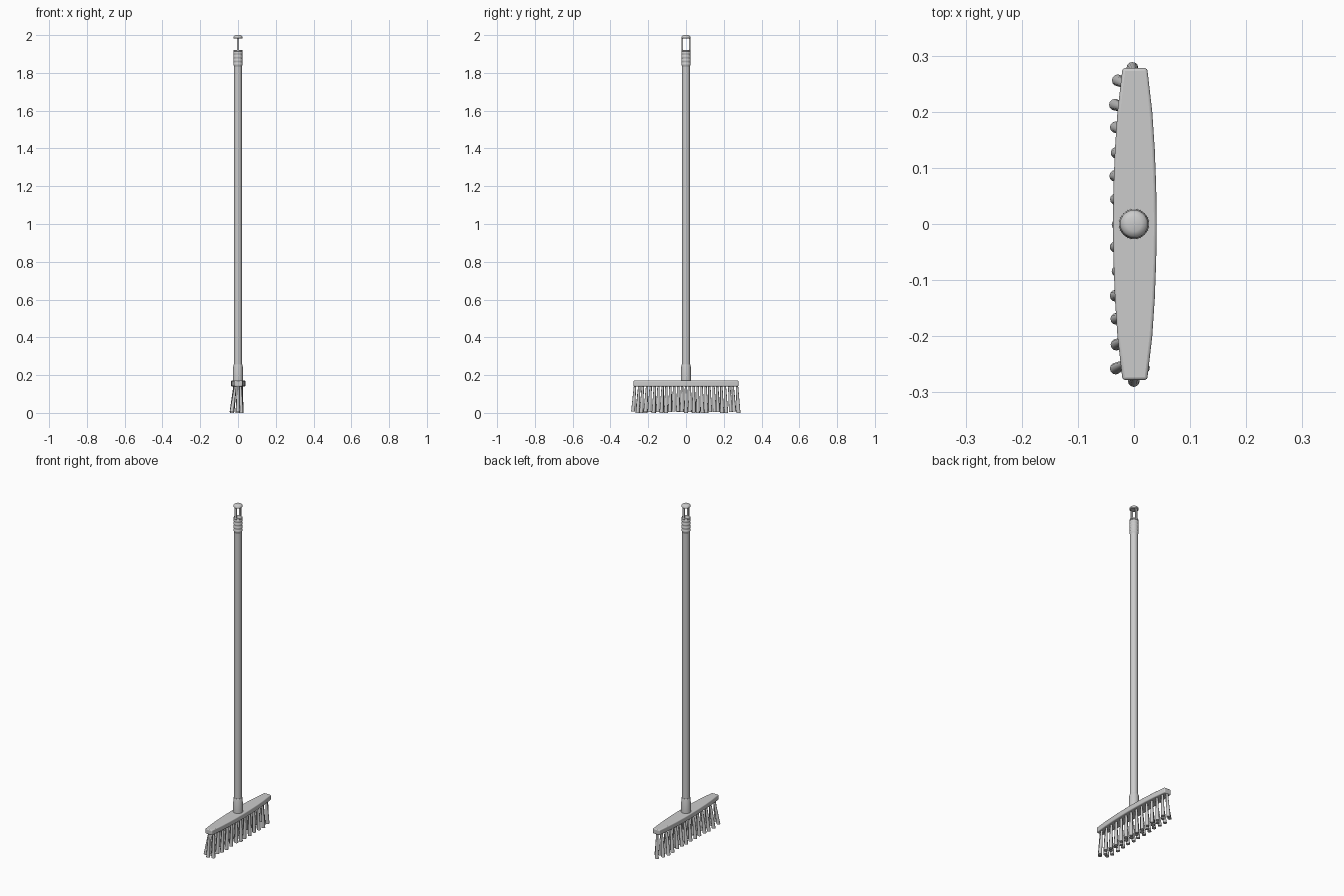
import bpy, bmesh, math, random
from mathutils import Vector

if "Cube" in bpy.data.objects:
    bpy.data.objects.remove(bpy.data.objects["Cube"])

random.seed(4)


def finish(name, bm, angle=35):
    bmesh.ops.recalc_face_normals(bm, faces=bm.faces)
    me = bpy.data.meshes.new(name)
    bm.to_mesh(me)
    bm.free()
    ob = bpy.data.objects.new(name, me)
    bpy.context.collection.objects.link(ob)
    bpy.context.view_layer.objects.active = ob
    ob.select_set(True)
    bpy.ops.object.shade_smooth_by_angle(angle=math.radians(angle))
    ob.select_set(False)
    return ob


def lathe(name, profile, sides=32):
    """Closed solid of revolution about z from (radius, z) points."""
    bm = bmesh.new()
    rings = [[bm.verts.new((r * math.cos(2 * math.pi * i / sides),
                            r * math.sin(2 * math.pi * i / sides), z))
              for i in range(sides)] for r, z in profile]
    for a, b in zip(rings, rings[1:]):
        for i in range(sides):
            j = (i + 1) % sides
            bm.faces.new((a[i], a[j], b[j], b[i]))
    bm.faces.new(rings[0])
    bm.faces.new(rings[-1])
    return finish(name, bm)


def add_tuft(bm, top, bottom, r_top, r_bottom, sides=12):
    """Tapered rod between two points, cut level at both ends."""
    rings = []
    for p, r in ((top, r_top), (bottom, r_bottom)):
        rings.append([bm.verts.new(Vector(p) + Vector((r * math.cos(2 * math.pi * i / sides),
                      r * math.sin(2 * math.pi * i / sides), 0))) for i in range(sides)])
    for i in range(sides):
        j = (i + 1) % sides
        bm.faces.new((rings[0][i], rings[0][j], rings[1][j], rings[1][i]))
    bm.faces.new(rings[0])
    bm.faces.new(rings[1])


# Pole and the socket that holds it
lathe("pole", [(0.021, 0.2), (0.021, 1.85)])
lathe("socket", [(0.027, 0.16), (0.027, 0.18), (0.025, 0.25), (0.023, 0.256), (0.02, 0.256)])

# Ribbed grip
grip = [(0.021, 1.83)]
for k in range(4):
    z = 1.838 + k * 0.02
    grip += [(0.0225, z), (0.025, z + 0.004), (0.025, z + 0.011), (0.0225, z + 0.015)]
grip += [(0.0245, 1.916), (0.023, 1.922)]
lathe("grip", grip)

# Hanging loop: two posts under a domed cap
for s, side in ((-1, "left"), (1, "right")):
    bm = bmesh.new()
    bmesh.ops.create_cube(bm, size=1)
    for v in bm.verts:
        v.co = (v.co.x * 0.012, v.co.y * 0.006 + s * 0.0195, v.co.z * 0.075 + 1.953)
    finish("loop_post_" + side, bm)
lathe("cap", [(0.022, 1.981), (0.025, 1.984), (0.025, 1.99), (0.021, 1.996), (0.013, 2.0)])

# Head block: boat-shaped outline, extruded and bevelled
bm = bmesh.new()
half = [(0.022, 0.278), (0.031, 0.2), (0.0355, 0.133), (0.038, 0.067), (0.039, 0)]
right = half + [(x, -y) for x, y in half[-2::-1]]
outline = right + [(-x, y) for x, y in reversed(right)]
face = bm.faces.new([bm.verts.new((x + 0.0015, y, 0.14)) for x, y in outline])
ext = bmesh.ops.extrude_face_region(bm, geom=[face])
bmesh.ops.translate(bm, vec=(0, 0, 0.031),
                    verts=[v for v in ext["geom"] if isinstance(v, bmesh.types.BMVert)])
head = finish("head_block", bm)
bev = head.modifiers.new("Bevel", "BEVEL")
bev.width, bev.segments, bev.limit_method = 0.005, 3, "ANGLE"

# Bristle tufts: staggered rows fanning out, bottoms on the floor
bm = bmesh.new()
for x_top, x_bottom, count, reach in ((-0.019, -0.031, 13, 0.247),
                                      (0.001, 0.0, 14, 0.27),
                                      (0.019, 0.016, 13, 0.247)):
    for k in range(count):
        t = 2 * k / (count - 1) - 1
        edge = 1 - 0.3 * t * t
        add_tuft(bm, (x_top * edge, t * reach, 0.145),
                 (x_bottom + random.uniform(-0.003, 0.003),
                  t * (reach + 0.009) + random.uniform(-0.002, 0.002),
                  random.choice((0, 0, 0.004, 0.008))), 0.006, 0.0105)
finish("bristles", bm)
